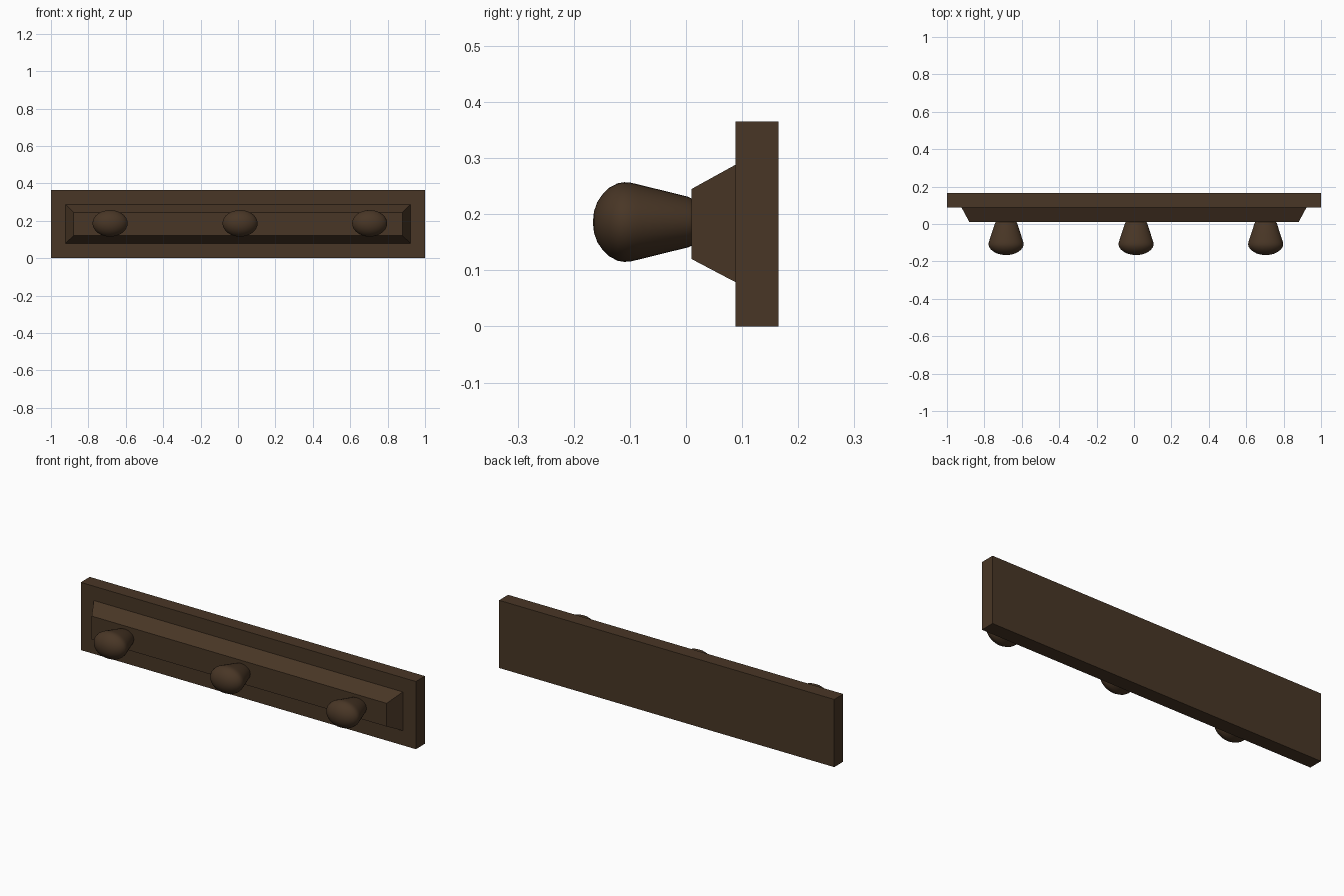
import bpy, bmesh, math

if "Cube" in bpy.data.objects:
    bpy.data.objects.remove(bpy.data.objects["Cube"])

wood = bpy.data.materials.new("dark_brown_wood")
wood.diffuse_color = (0.066, 0.037, 0.019, 1)
wood.use_nodes = True
wood.node_tree.nodes["Principled BSDF"].inputs["Base Color"].default_value = wood.diffuse_color


def finish(name, bm):
    bmesh.ops.recalc_face_normals(bm, faces=bm.faces)
    me = bpy.data.meshes.new(name)
    bm.to_mesh(me)
    bm.free()
    ob = bpy.data.objects.new(name, me)
    bpy.context.collection.objects.link(ob)
    me.materials.append(wood)
    return ob


def slab(name, back, front):
    """Block lofted between two rectangles (x0, x1, z0, z1, y)."""
    bm = bmesh.new()
    rings = []
    for x0, x1, z0, z1, y in (back, front):
        rings.append([bm.verts.new((x, y, z)) for x, z in
                      ((x0, z0), (x1, z0), (x1, z1), (x0, z1))])
    a, b = rings
    bm.faces.new(a)
    bm.faces.new(b)
    for i in range(4):
        j = (i + 1) % 4
        bm.faces.new((a[i], a[j], b[j], b[i]))
    return finish(name, bm)


# Back board and raised panel with sloped edges
slab("back_board", (-1, 1, 0, 0.365, 0.165), (-1, 1, 0, 0.365, 0.088))
slab("raised_panel", (-0.922, 0.922, 0.079, 0.288, 0.088),
     (-0.88, 0.88, 0.12, 0.245, 0.01))

# Oval pegs: (y, radius) profile turned around y, stretched along x
PROFILE = [(0.012, 0.041), (0.004, 0.045), (-0.085, 0.067), (-0.098, 0.070),
           (-0.110, 0.071), (-0.122, 0.069), (-0.137, 0.061),
           (-0.149, 0.049), (-0.158, 0.036), (-0.164, 0.019)]
SIDES, STRETCH = 32, 1.32


def peg(name, cx, cz=0.186):
    bm = bmesh.new()
    rings = []
    for y, r in PROFILE:
        rings.append([bm.verts.new((cx + STRETCH * r * math.cos(t), y, cz + r * math.sin(t)))
                      for t in (2 * math.pi * k / SIDES for k in range(SIDES))])
    tip = bm.verts.new((cx, -0.166, cz))
    bm.faces.new(rings[0])
    for i in range(SIDES):
        j = (i + 1) % SIDES
        for a, b in zip(rings, rings[1:]):
            bm.faces.new((a[i], a[j], b[j], b[i]))
        bm.faces.new((rings[-1][i], rings[-1][j], tip))
    ob = finish(name, bm)
    bpy.ops.object.select_all(action='DESELECT')
    ob.select_set(True)
    bpy.context.view_layer.objects.active = ob
    bpy.ops.object.shade_smooth_by_angle(angle=math.radians(40))


for side, x in (("left", -0.684), ("middle", 0.011), ("right", 0.704)):
    peg(side + "_peg", x)
